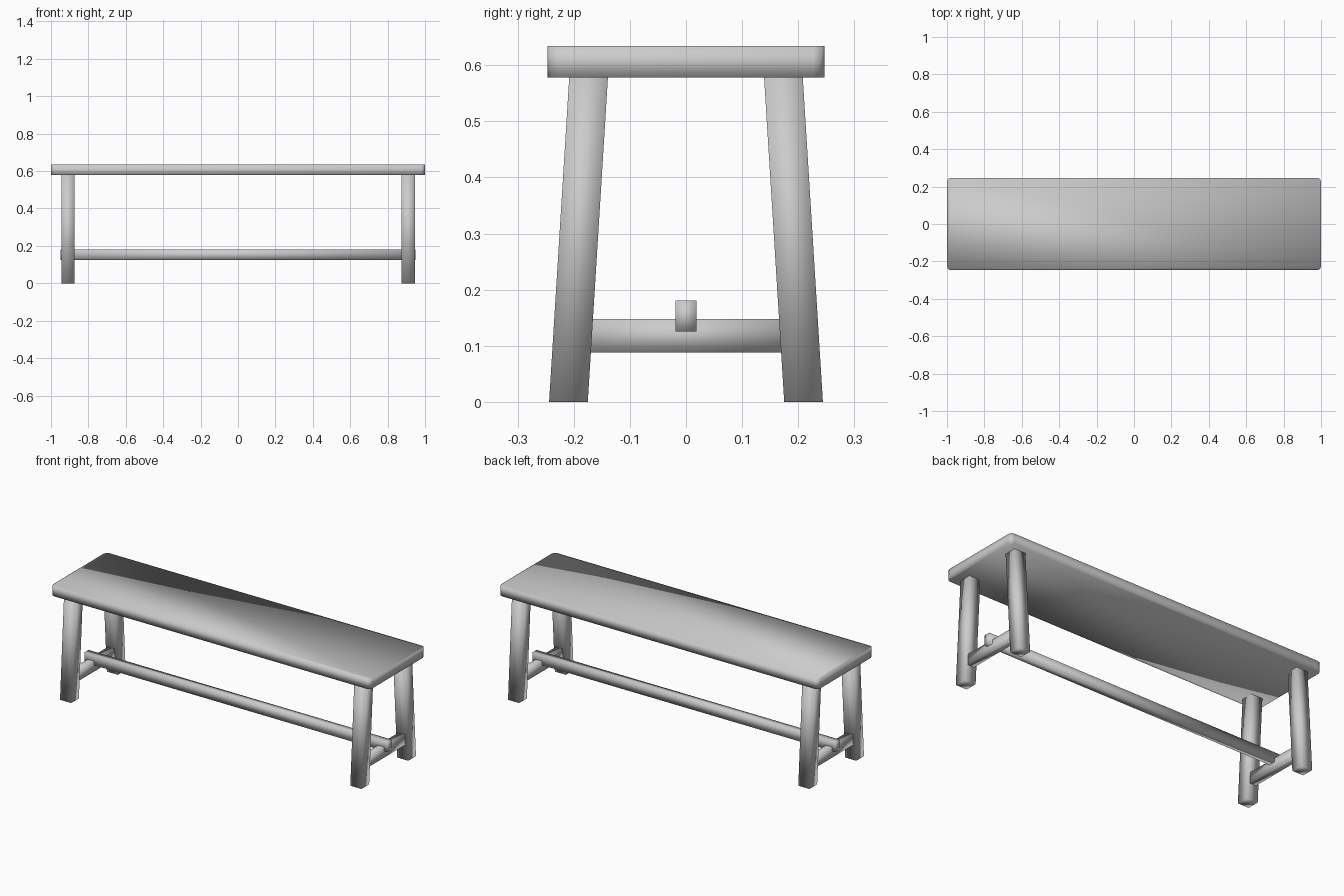
import bpy, bmesh

if "Cube" in bpy.data.objects:
    bpy.data.objects.remove(bpy.data.objects["Cube"])


def smooth_object(name, bm):
    """Turn a bmesh into a smooth-shaded object."""
    bmesh.ops.recalc_face_normals(bm, faces=bm.faces[:])
    for face in bm.faces:
        face.smooth = True
    mesh = bpy.data.meshes.new(name)
    bm.to_mesh(mesh)
    bm.free()
    obj = bpy.data.objects.new(name, mesh)
    bpy.context.collection.objects.link(obj)
    return obj


def box(low, high):
    """Box between two corners."""
    bm = bmesh.new()
    bmesh.ops.create_cube(bm, size=1)
    for v in bm.verts:
        for i in range(3):
            v.co[i] = high[i] if v.co[i] > 0 else low[i]
    return bm


# Seat plank with eased corners in plan
bm = box((-1, -0.247, 0.578), (1, 0.247, 0.634))
uprights = [e for e in bm.edges
            if abs(e.verts[0].co.z - e.verts[1].co.z) > 0.01]
bmesh.ops.bevel(bm, geom=uprights, offset=0.02, segments=2, profile=0.5,
                affect='EDGES')
smooth_object("seat", bm)

for sx, side in ((-1, "left"), (1, "right")):
    # Legs splay outwards towards the floor
    for sy, end in ((-1, "front"), (1, "back")):
        bm = box((sx * 0.91 - 0.035, sy * 0.2095 - 0.0345, 0),
                 (sx * 0.91 + 0.035, sy * 0.2095 + 0.0345, 0.58))
        for v in bm.verts:
            if v.co.z > 0.1:
                v.co.y -= sy * 0.036
        smooth_object(f"{end}_{side}_leg", bm)

    # Short rail joining each pair of legs
    smooth_object(f"{side}_cross_rail",
                  box((sx * 0.91 - 0.02, -0.19, 0.088),
                      (sx * 0.91 + 0.02, 0.19, 0.148)))

# Long stretcher notched over the cross rails
smooth_object("long_stretcher",
              box((-0.95, -0.019, 0.125), (0.95, 0.019, 0.181)))
